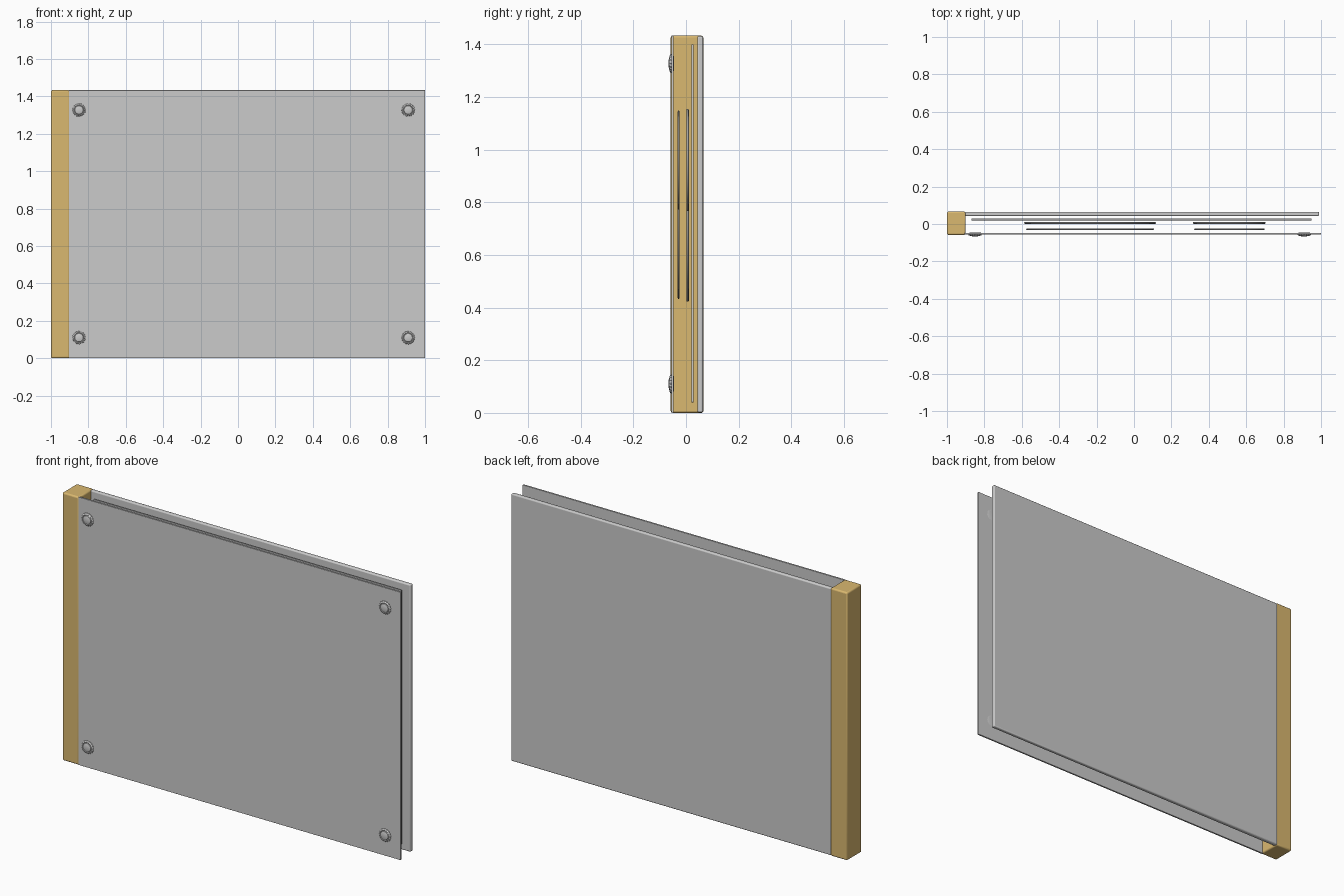
import bpy, bmesh, math
from mathutils import Matrix, Vector

if "Cube" in bpy.data.objects:
    bpy.data.objects.remove(bpy.data.objects["Cube"])

H = 1.433


def finish(bm, name, mat=None):
    bmesh.ops.recalc_face_normals(bm, faces=bm.faces)
    me = bpy.data.meshes.new(name)
    bm.to_mesh(me)
    bm.free()
    ob = bpy.data.objects.new(name, me)
    bpy.context.collection.objects.link(ob)
    if mat:
        me.materials.append(mat)
    bpy.ops.object.select_all(action='DESELECT')
    ob.select_set(True)
    bpy.context.view_layer.objects.active = ob
    bpy.ops.object.shade_smooth_by_angle(angle=math.radians(35))
    return ob


def box(name, x, y, z, bevel, mat=None):
    bm = bmesh.new()
    lo, hi = Vector((x[0], y[0], z[0])), Vector((x[1], y[1], z[1]))
    bmesh.ops.create_cube(bm, size=1, matrix=Matrix.Translation((lo + hi) / 2)
                          @ Matrix.Diagonal((*(hi - lo), 1)))
    ob = finish(bm, name, mat)
    mod = ob.modifiers.new("rounded_edges", 'BEVEL')
    mod.width, mod.segments = bevel, 3
    return ob


def lathe(name, cx, cz, profile, sides, teeth=0.0):
    """Stack of (radius, y) rings about a y axis; teeth scallops the widest ring."""
    bm = bmesh.new()
    widest = max(r for r, _ in profile)
    rings = []
    for r, y in profile:
        ring = []
        for i in range(sides):
            a = 2 * math.pi * i / sides
            k = 1 - teeth * (i // 2 % 2) if r > 0.85 * widest else 1
            ring.append(bm.verts.new((cx + r * k * math.cos(a), y, cz + r * k * math.sin(a))))
        rings.append(ring)
    for a, b in zip(rings, rings[1:]):
        for i in range(sides):
            j = (i + 1) % sides
            bm.faces.new((a[i], a[j], b[j], b[i]))
    bm.faces.new(rings[0])
    bm.faces.new(rings[-1])
    return finish(bm, name)


wood = bpy.data.materials.new("wood")
wood.diffuse_color = (0.70, 0.48, 0.16, 1)
wood.use_nodes = True
wood.node_tree.nodes["Principled BSDF"].inputs["Base Color"].default_value = wood.diffuse_color

# Wooden spine and the layered panels
box("wooden_spine", (-1, -0.9), (-0.058, 0.066), (0, H), 0.008, wood)
box("back_panel", (-0.905, 0.99), (0.043, 0.065), (0.002, H - 0.002), 0.006)
box("inner_board", (-0.87, 0.95), (0.02, 0.029), (0.04, 1.40), 0.002)
box("front_panel", (-0.905, 1.0), (-0.056, -0.047), (0, H), 0.001)

# Thin round discs sandwiched between the panels
for name, cx, cz, r, y0, y1 in (
        ("large_rear_disc", -0.235, 0.775, 0.352, 0.001, 0.011),
        ("small_rear_disc", 0.51, 0.96, 0.194, 0.001, 0.011),
        ("large_front_disc", -0.235, 0.775, 0.342, -0.032, -0.024),
        ("small_front_disc", 0.51, 0.96, 0.188, -0.032, -0.024)):
    lathe(name, cx, cz, [(r - 0.004, y0), (r, y0 + 0.002), (r, y1 - 0.002),
                         (r - 0.004, y1)], 96)

# Corner screws: scalloped washer with a domed head
screw = [(0.026, -0.046), (0.032, -0.047), (0.036, -0.055), (0.034, -0.060),
         (0.027, -0.063), (0.024, -0.061), (0.022, -0.064), (0.014, -0.066),
         (0.005, -0.067)]
for side, x in (("left", -0.85), ("right", 0.91)):
    for level, z in (("lower", 0.11), ("upper", 1.327)):
        lathe(f"{level}_{side}_screw", x, z, screw, 64, teeth=0.08)
